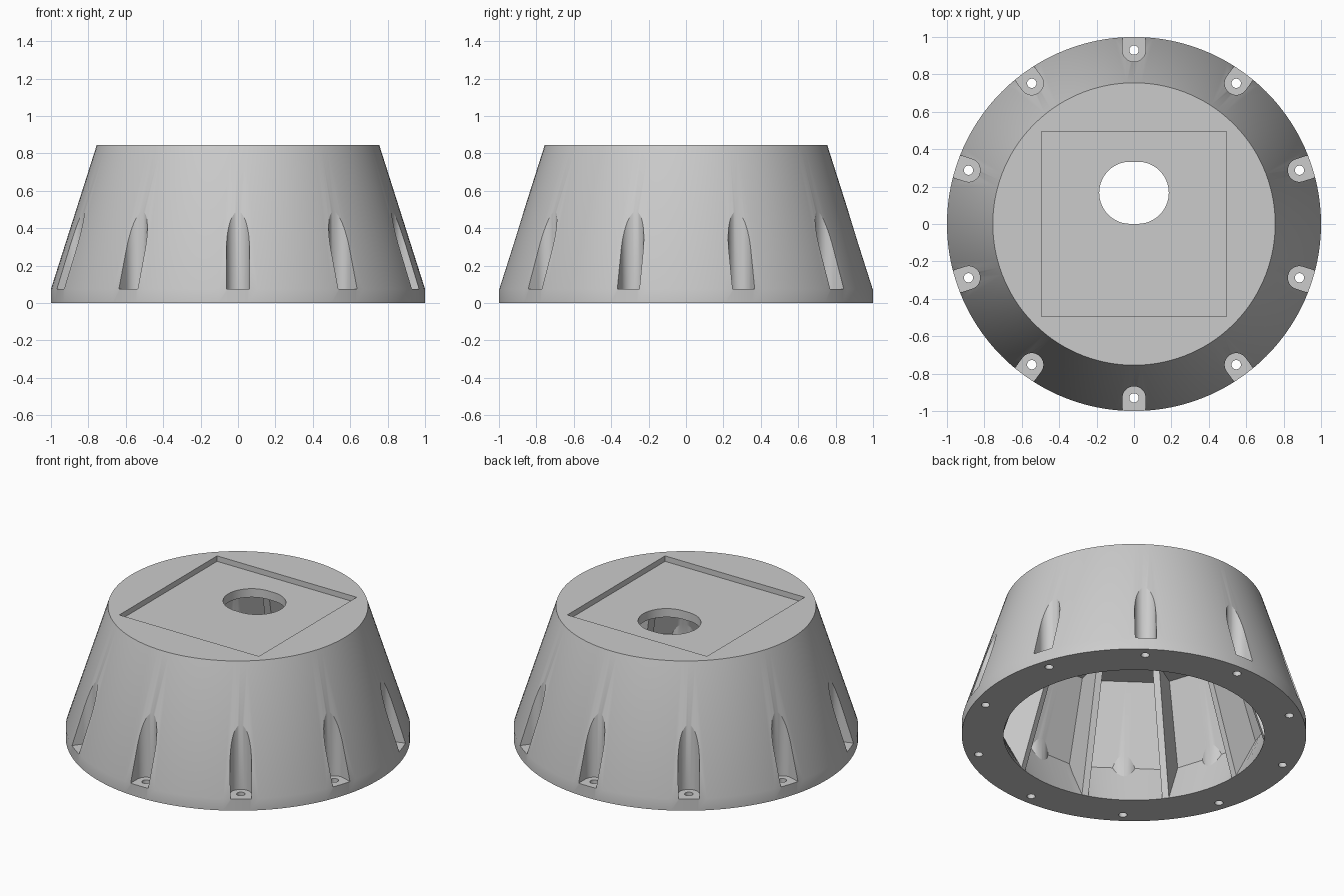
import bpy, bmesh, math
from math import cos, sin, pi

old = bpy.data.objects.get("Cube")
if old:
    bpy.data.objects.remove(old)

COUNT = 10
STEP = 2 * pi / COUNT
HOLE_R = 0.93      # radius of the screw circle

grey = bpy.data.materials.new("light_grey")
grey.use_nodes = True
color = (0.6, 0.6, 0.6, 1)
grey.diffuse_color = color
grey.node_tree.nodes["Principled BSDF"].inputs["Base Color"].default_value = color


def circle(r, n=120, cx=0, cy=0):
    return [(cx + r * cos(2 * pi * i / n), cy + r * sin(2 * pi * i / n)) for i in range(n)]


def decagon(inner, n=120):
    """Ten-sided outline with corners at the ribs, sampled like a circle."""
    pts = []
    for i in range(n):
        a = 2 * pi * i / n
        r = inner / cos(a % STEP - STEP / 2)
        pts.append((r * cos(a), r * sin(a)))
    return pts


def loft(name, rings, angles=(0,)):
    """Closed solid through (z, outline) rings, repeated about the z axis."""
    bm = bmesh.new()
    for a in angles:
        ca, sa = cos(a), sin(a)
        rows = [[bm.verts.new((x * ca - y * sa, x * sa + y * ca, z)) for x, y in pts]
                for z, pts in rings]
        n = len(rows[0])
        for low, high in zip(rows, rows[1:]):
            for i in range(n):
                j = (i + 1) % n
                bm.faces.new((low[i], low[j], high[j], high[i]))
        bm.faces.new(rows[0][::-1])
        bm.faces.new(rows[-1])
    bmesh.ops.recalc_face_normals(bm, faces=bm.faces)
    mesh = bpy.data.meshes.new(name)
    bm.to_mesh(mesh)
    bm.free()
    mesh.materials.append(grey)
    ob = bpy.data.objects.new(name, mesh)
    bpy.context.collection.objects.link(ob)
    return ob


def cut(target, cutters):
    """Subtract the cutters, bake the result and remove them."""
    for c in cutters:
        c.hide_render = True
        mod = target.modifiers.new(c.name, "BOOLEAN")
        mod.operation = "DIFFERENCE"
        mod.solver = "EXACT"
        mod.object = c
    bpy.context.view_layer.update()
    graph = bpy.context.evaluated_depsgraph_get()
    mesh = bpy.data.meshes.new_from_object(target.evaluated_get(graph))
    target.modifiers.clear()
    target.data = mesh
    for c in cutters:
        bpy.data.objects.remove(c)


screw_angles = [pi / 2 + k * STEP for k in range(COUNT)]
rib_angles = [k * STEP for k in range(COUNT)]

# Tapered outer body
body = loft("housing", [(0, circle(1)), (0.075, circle(1)), (0.845, circle(0.755))])

# Hollow interior, reduced by the ribs and the screw bosses
cavity = loft("cavity", [(-0.1, circle(0.757)), (0, circle(0.757)),
                         (0.27, decagon(0.855)), (0.755, decagon(0.69))])


def wedge(inner):
    return [(inner, -0.02), (0.96, -0.053), (0.96, 0.053), (inner, 0.02)]


# Rib edges run parallel to the outer wall
ribs = loft("ribs", [(0, wedge(0.758)), (0.8, wedge(0.51))], rib_angles)
boss = circle(0.1, 32, HOLE_R)
bosses = loft("bosses", [(0.03, boss), (0.7, boss)], screw_angles)
cut(cavity, [ribs, bosses])

# Round-ended screw pockets and their through holes
w = 0.062
slot = [(HOLE_R + w * cos(pi / 2 + pi * i / 20), w * sin(pi / 2 + pi * i / 20))
        for i in range(21)] + [(1.15, -w), (1.15, w)]
pockets = loft("pockets", [(0.075, slot), (0.7, slot)], screw_angles)
hole = circle(0.025, 20, HOLE_R)
holes = loft("screw_holes", [(-0.1, hole), (0.2, hole)], screw_angles)

# Shallow square recess and the slightly elongated opening in the top
s = 0.495
square = [(-s, -s), (s, -s), (s, s), (-s, s)]
recess = loft("recess", [(0.81, square), (0.95, square)])
oval = [(x + math.copysign(0.02, x), y) for x, y in circle(0.166, 62, 0, 0.167)]
opening = loft("opening", [(0.6, oval), (0.95, oval)])

cut(body, [cavity, pockets, holes, recess, opening])

bpy.ops.object.select_all(action="DESELECT")
body.select_set(True)
bpy.context.view_layer.objects.active = body
bpy.ops.object.shade_smooth_by_angle(angle=math.radians(20))
